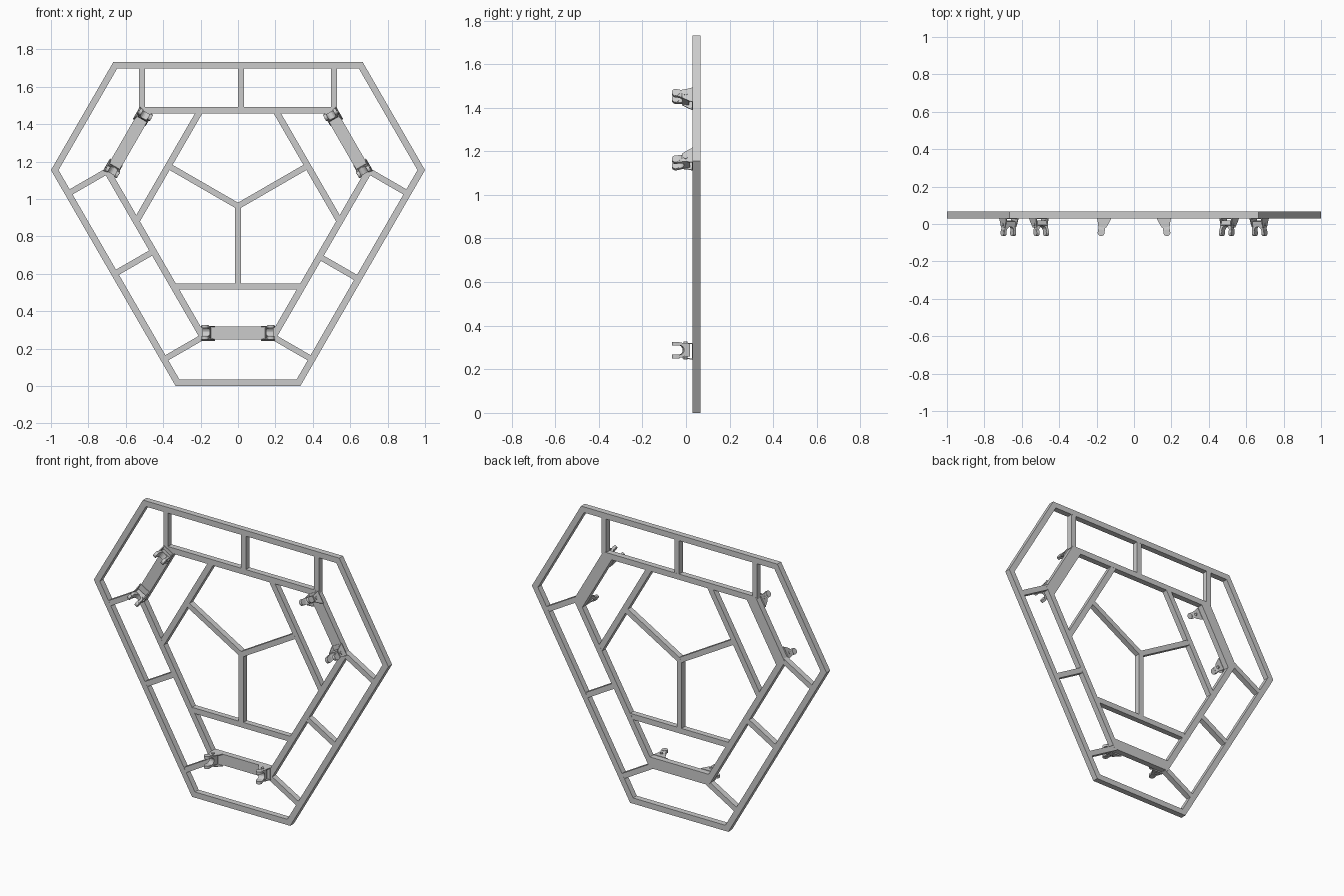
import bpy, bmesh
from math import sin, cos, pi, radians, sqrt
from mathutils import Matrix, Vector

if "Cube" in bpy.data.objects:
    bpy.data.objects.remove(bpy.data.objects["Cube"])

ZC = 5 / (3 * sqrt(3))      # height of the three-fold centre
Y0, Y1 = 0.03, 0.066        # frame depth


def turn(k):
    """Frame transform: rotate about the centre in 120 degree steps."""
    return Matrix.Translation((0, 0, ZC)) @ Matrix.Rotation(k * 2 * pi / 3, 4, 'Y')


def finish(name, bm, m=Matrix.Identity(4)):
    bmesh.ops.transform(bm, matrix=m, verts=bm.verts)
    bmesh.ops.recalc_face_normals(bm, faces=bm.faces)
    me = bpy.data.meshes.new(name)
    bm.to_mesh(me)
    bm.free()
    ob = bpy.data.objects.new(name, me)
    bpy.context.collection.objects.link(ob)
    return ob


def prism(name, pts, d, m):
    """Closed polygon of 3D points swept along d."""
    bm = bmesh.new()
    f = bm.faces.new([bm.verts.new(p) for p in pts])
    r = bmesh.ops.extrude_face_region(bm, geom=[f])
    vs = [v for v in r['geom'] if isinstance(v, bmesh.types.BMVert)]
    bmesh.ops.translate(bm, verts=vs, vec=Vector(d))
    return finish(name, bm, m)


def box(name, x0, x1, y0, y1, z0, z1, m):
    return prism(name, [(x0, y0, z0), (x1, y0, z0), (x1, y0, z1), (x0, y0, z1)],
                 (0, y1 - y0, 0), m)


def cylinder(name, r, z0, z1, x, y, m):
    pts = [(x + r * cos(i * pi / 8), y + r * sin(i * pi / 8), z0) for i in range(16)]
    return prism(name, pts, (0, 0, z1 - z0), m)


def hexagon(a, b):
    """Truncated triangle: long sides at distance a, short sides at b."""
    x = (a - b / 2) / cos(pi / 6)
    out = []
    for k in range(3):
        r = Matrix.Rotation(-k * 2 * pi / 3, 3, 'Y')
        out += [r @ Vector((-x, 0, -b)), r @ Vector((x, 0, -b))]
    return out


def ring(name, outer, inner):
    """Mitred hexagonal frame between two outlines."""
    bm = bmesh.new()
    loops = [[bm.verts.new((p.x, y, p.z)) for p in poly]
             for poly, y in ((outer, Y0), (outer, Y1), (inner, Y1), (inner, Y0))]
    for a in range(4):
        p, q = loops[a], loops[(a + 1) % 4]
        for i in range(6):
            j = (i + 1) % 6
            bm.faces.new((p[i], p[j], q[j], q[i]))
    finish(name, bm, turn(0))


# outer frame and inner frame with wide mounting plates on its short sides
A, B, T = ZC * 0.8, ZC, 0.035
ring("outer_frame", hexagon(A, B), hexagon(A - T, B - T))
ring("inner_frame", hexagon(0.53, 0.712), hexagon(0.495, 0.645))

W = 0.016
E = 0.0005
for k in range(3):
    m = turn(k)
    # struts between outer and inner frame
    for x in (-0.512, 0.016, 0.512):
        box("frame_strut", x - W, x + W, Y0 + E, Y1 - E, 0.515, A - 0.02, m)
    # inner crossbar and centre spoke
    box("cross_bar", -0.338, 0.338, Y0 + E, Y1 - E, -0.447, -0.413, m)
    # spoke with a pointed end, so that three meet in a mitred joint
    prism("centre_spoke", [(-W, Y0, -0.42), (W, Y0, -0.42), (W, Y0, W / sqrt(3)),
                           (0, Y0, 0), (-W, Y0, W / sqrt(3))][:2] +
          [(W, Y0, W / sqrt(3)), (-W, Y0, W / sqrt(3))], (0, Y1 - Y0 - E * (k + 1), 0), m)


def clamp(m, s):
    """Claw clamp on a bracket; s mirrors it left/right."""
    # bracket: mounting plate and two tapered cheeks
    box("clamp_plate", -0.038, 0.038, 0.027, Y0 + E, -0.042, 0.036, m)
    outline = [(-0.038, Y0), (0.038, Y0), (0.034, 0.012), (0.03, -0.018),
               (-0.012, -0.018), (-0.03, 0.012)]
    for z, tilt in ((0.031, 0), (-0.036, -0.14)):
        prism("clamp_cheek", [(s * x, y, z + tilt * (y - 0.0)) for x, y in outline],
              (0, 0, 0.005), m)
    # claw is turned slightly outward
    c = m @ Matrix.Translation((s * 0.008, 0, 0.004)) @ Matrix.Rotation(radians(s * 10), 4, 'Z')
    box("clamp_neck", -0.02, 0.02, -0.01, 0.016, -0.03, 0.027, c)
    cy, n = -0.034, 8
    arc = [-pi / 2 + pi * i / n for i in range(n + 1)]
    prof = [(-0.052, -0.036)] + [(cy + 0.036 * cos(t), 0.036 * sin(t)) for t in arc]
    prof += [(-0.052, 0.036), (-0.052, 0.022)]
    prof += [(cy + 0.022 * cos(t), 0.022 * sin(t)) for t in reversed(arc)]
    prof += [(-0.052, -0.022)]
    prism("clamp_claw", [(-0.018, y, z) for y, z in prof], (0.036, 0, 0), c)
    for z in (-0.038, 0.021):
        cylinder("claw_tip", 0.018, z, z + 0.017, 0, -0.048, c)
    # pivot bolt through the cheeks
    cylinder("clamp_bolt", 0.009, -0.043, 0.039, 0, -0.002, c)


# two clamps on each mounting plate
for k in range(3):
    for s in (-1, 1):
        clamp(turn(k) @ Matrix.Translation((s * 0.16, 0, -0.678)), s)
